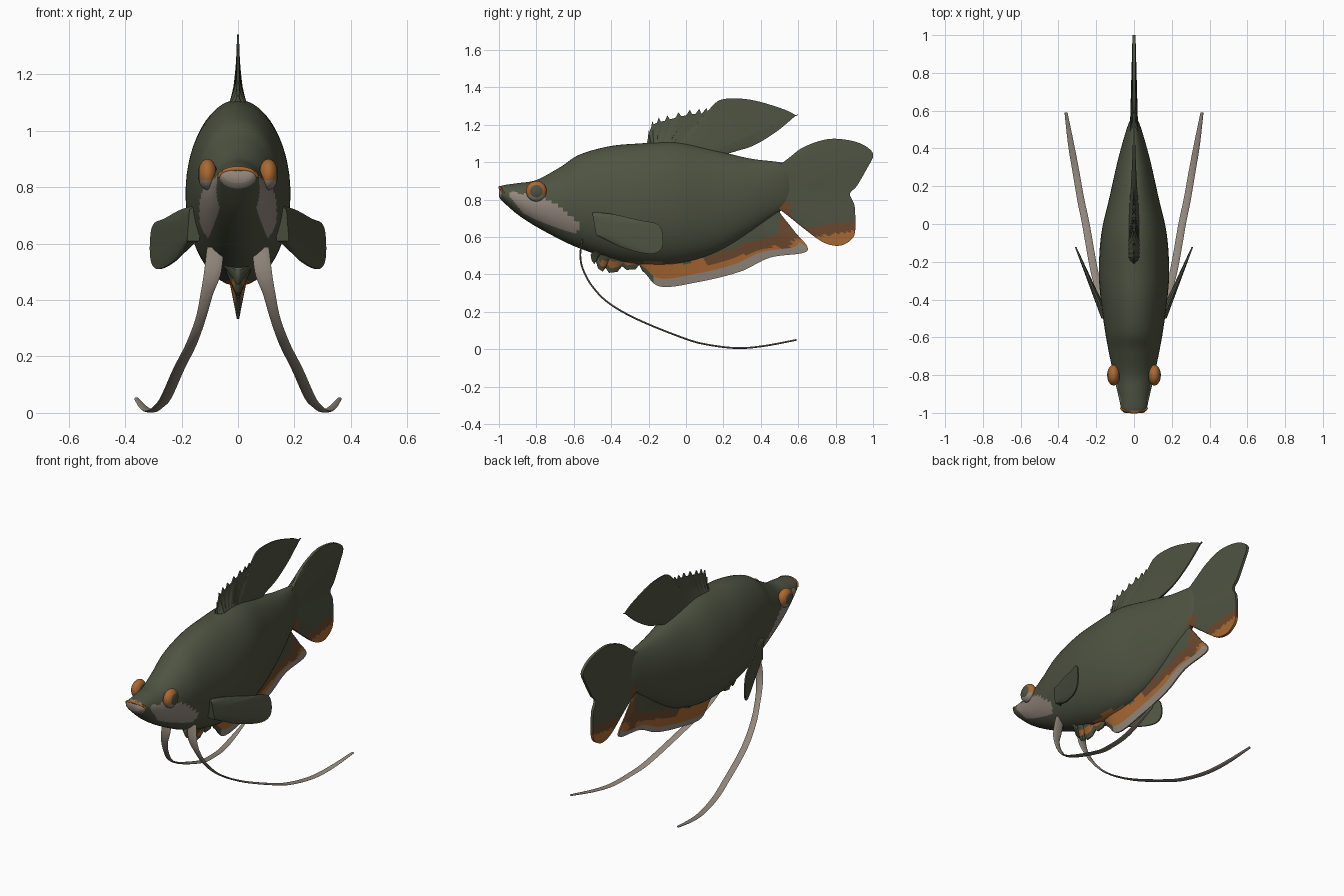
import bpy, bmesh, math
from mathutils import Vector

if "Cube" in bpy.data.objects:
    bpy.data.objects.remove(bpy.data.objects["Cube"])

# ---- materials ----
COLOURS = [("olive_green", (0.078, 0.087, 0.054)), ("orange", (0.40, 0.14, 0.033)),
           ("rusty_brown", (0.15, 0.065, 0.027)), ("warm_grey", (0.29, 0.245, 0.205))]
GREEN, ORANGE, BROWN, GREY = range(4)
MATS = []
for name, rgb in COLOURS:
    m = bpy.data.materials.new(name)
    m.diffuse_color = (*rgb, 1)
    m.use_nodes = True
    m.node_tree.nodes["Principled BSDF"].inputs["Base Color"].default_value = m.diffuse_color
    MATS.append(m)


# ---- helpers ----
def smooth_path(pts, sub=8):
    """Catmull-Rom through points of any dimension."""
    out = []
    for i in range(len(pts) - 1):
        p0, p1, p2, p3 = pts[max(i - 1, 0)], pts[i], pts[i + 1], pts[min(i + 2, len(pts) - 1)]
        for k in range(sub):
            t = k / sub
            out.append(tuple(0.5 * (2 * b + (c - a) * t + (2 * a - 5 * b + 4 * c - d) * t * t
                                    + (3 * b - a - 3 * c + d) * t ** 3)
                             for a, b, c, d in zip(p0, p1, p2, p3)))
    out.append(tuple(pts[-1]))
    return out


def finish(name, bm, sharp=50):
    bmesh.ops.recalc_face_normals(bm, faces=bm.faces[:])
    me = bpy.data.meshes.new(name)
    bm.to_mesh(me)
    bm.free()
    for m in MATS:
        me.materials.append(m)
    me.shade_smooth()
    me.set_sharp_from_angle(angle=math.radians(sharp))
    ob = bpy.data.objects.new(name, me)
    bpy.context.collection.objects.link(ob)
    return ob


def loft(name, rings, rule):
    """Bridge closed rings; rule(centre, ring index, side index) gives the colour."""
    bm = bmesh.new()
    vs = [[bm.verts.new(p) for p in r] for r in rings]
    n = len(rings[0])
    for i in range(len(vs) - 1):
        for j in range(n):
            k = (j + 1) % n
            f = bm.faces.new((vs[i][j], vs[i][k], vs[i + 1][k], vs[i + 1][j]))
            f.material_index = rule(f.calc_center_median(), i, j)
    for i, r in ((0, vs[0]), (len(vs) - 1, vs[-1])):
        f = bm.faces.new(r)
        f.material_index = rule(f.calc_center_median(), i, 0)
    return finish(name, bm)


def belly_line(y):
    """Height under which the underside is coloured."""
    pts = [(-0.5, 0.475), (0, 0.46), (0.24, 0.54), (0.6, 0.645), (1, 0.7)]
    for (a, za), (b, zb) in zip(pts, pts[1:]):
        if y <= b:
            return za + (zb - za) * (y - a) / (b - a)
    return 0


def skin(c):
    if 0.5 < c.y < 0.56 and c.z < 0.79:
        return BROWN
    line = belly_line(c.y)
    if c.y > -0.49 and c.z < line:
        return BROWN if c.y > 0.1 and c.z > line - 0.055 else ORANGE
    return GREEN


ROWS = 20


def fin(name, base_a, base_b, outline, ta, tb, tip=0.004, power=1, teeth=0,
        rule=lambda c, i, v: GREEN, lean=lambda y: 0.0, side=1):
    """Sheet from a straight root to a curved outline in (y, z), thick at the root."""
    edge = smooth_path(outline)
    n = len(edge) - 1
    rings = []
    for i, (ey, ez) in enumerate(edge):
        u = i / n
        if i < teeth and i % 4 == 0:
            ez += 0.025
        by, bz = (a + (b - a) * u for a, b in zip(base_a, base_b))
        root = ta + (tb - ta) * u
        left, right = [], []
        for r in range(ROWS + 1):
            v = r / ROWS
            y, z = by + (ey - by) * v, bz + (ez - bz) * v
            h = tip + (root - tip) * (1 - v) ** power
            left.append((side * (lean(y) - h), y, z))
            right.append((side * (lean(y) + h), y, z))
        rings.append(left + right[::-1])

    def by_row(c, i, j):
        return rule(c, i, (j if j <= ROWS else 2 * ROWS + 1 - j) / ROWS)
    return loft(name, rings, by_row)


# ---- body: stations of y, top, bottom, half width ----
stations = smooth_path([
    (-1.0, .862, .815, .05), (-.98, .876, .79, .066), (-.9, .888, .72, .085),
    (-.8, .905, .655, .108), (-.67, .975, .585, .135), (-.57, 1.04, .54, .153),
    (-.41, 1.085, .485, .175), (-.25, 1.10, .455, .186), (-.05, 1.108, .455, .173),
    (.15, 1.065, .51, .128), (.34, 1.02, .62, .085), (.5, 1.0, .735, .04),
    (.57, .98, .78, .012)])
SIDES = 56
rings = []
for y, top, low, w in stations:
    mid, h = (top + low) / 2, (top - low) / 2
    rings.append([(w * math.sin(a), y, mid + h * math.cos(a))
                  for a in (2 * math.pi * k / SIDES for k in range(SIDES))])


def body_rule(c, i, j):
    if c.y < -0.985:                                   # lower lip
        return GREY
    dy, dz = c.y + 0.75, c.z - 0.735                   # cheek patch, slanting down
    s, t = dy * 0.89 - dz * 0.456, dy * 0.456 + dz * 0.89
    wob = 1 + 0.2 * math.sin(38 * c.y) * math.cos(30 * c.z)
    if abs(c.x) > 0.05 and (s / 0.2) ** 2 + (t / 0.062) ** 2 < wob:
        return GREY
    return skin(c)


loft("body", rings, body_rule)

# ---- upper lip: thin arched band on the snout ----
lip = []
for k in range(17):
    a = math.pi * k / 16
    x, z = 0.062 * math.cos(a), 0.835 + 0.03 * math.sin(a)
    y = -0.975 - 0.02 * math.sin(a)
    lip.append([(x + 0.012 * math.cos(a) * math.cos(b), y + 0.008 * math.sin(b),
                 z + 0.009 * math.sin(a) * math.cos(b)) for b in
                (2 * math.pi * q / 8 for q in range(8))])
loft("upper_lip", lip, lambda c, i, j: ORANGE)

# ---- dorsal fin: toothed front, swept soft rear ----
fin("dorsal_fin", (-.2, 1.07), (.2, 1.03),
    [(-.21, 1.10), (-.18, 1.195), (-.1, 1.225), (.02, 1.255), (.11, 1.265), (.14, 1.30),
     (.19, 1.335), (.29, 1.34), (.395, 1.323), (.53, 1.28), (.588, 1.25), (.588, 1.25),
     (.475, 1.157), (.34, 1.08), (.2, 1.052)],
    0.05, 0.015, power=2, teeth=34)

# ---- tail fin ----
fin("tail_fin", (.49, .985), (.49, .755),
    [(.54, 1.005), (.61, 1.07), (.72, 1.115), (.81, 1.125), (.92, 1.105), (.985, 1.067),
     (1.0, 1.03), (.97, .97), (.915, .875), (.877, .83), (.9, .773), (.905, .70), (.9, .61),
     (.855, .565), (.8, .553), (.727, .575), (.637, .64), (.55, .71)],
    0.022, 0.022, tip=0.008, rule=lambda c, i, v: skin(c))


# ---- anal fin: banded, with a grey hem ----
def anal_rule(c, i, v):
    if v > 0.87 and i < 22:
        return GREEN
    if v > 0.87 and i < 58:
        return GREY
    return skin(c)


fin("anal_fin", (-.48, .55), (.5, .77),
    [(-.51, .48), (-.43, .41), (-.25, .425), (-.14, .335), (.07, .36), (.29, .415),
     (.45, .49), (.648, .525), (.58, .63), (.5, .73)],
    0.085, 0.015, teeth=18, rule=anal_rule)

# ---- paired parts ----
feeler = smooth_path([
    (.08, -.555, .585, .03), (.09, -.565, .50, .03), (.11, -.55, .425, .022),
    (.132, -.5, .335, .018), (.165, -.41, .245, .019), (.21, -.25, .155, .02),
    (.255, 0, .055, .02), (.282, .13, .022, .019), (.308, .28, .006, .018),
    (.333, .42, .018, .016), (.36, .59, .05, .008)])
for side, tag in ((1, "right"), (-1, "left")):
    # pectoral fin, angled away from the flank
    fin("pectoral_fin_" + tag, (-.50, .72), (-.48, .61),
        [(-.5, .735), (-.38, .72), (-.25, .69), (-.155, .67), (-.125, .62), (-.13, .54),
         (-.19, .51), (-.33, .54), (-.46, .60)],
        0.022, 0.022, lean=lambda y: 0.15 + 0.42 * (y + 0.5), side=side)

    # trailing ribbon-like feeler
    rings = []
    for i, (x, y, z, w) in enumerate(feeler):
        a, b = feeler[max(i - 1, 0)], feeler[min(i + 1, len(feeler) - 1)]
        t = (Vector(b[:3]) - Vector(a[:3])).normalized()
        s = (Vector((1, 0, 0)) - t * t.x).normalized()
        n = t.cross(s)
        ring = []
        for k in range(10):
            q = 2 * math.pi * k / 10
            p = Vector((x, y, z)) + s * w * math.cos(q) + n * 0.005 * math.sin(q)
            ring.append((side * p.x, p.y, p.z))
        rings.append(ring)
    loft("feeler_" + tag, rings, lambda c, i, j: GREY)

    # bulging eye with orange rim
    bm = bmesh.new()
    bmesh.ops.create_uvsphere(bm, u_segments=32, v_segments=24, radius=1)
    for v in bm.verts:
        v.co = Vector((side * (0.108 + 0.034 * v.co.z), -0.8 + 0.055 * v.co.x,
                       0.845 + 0.055 * v.co.y))
    for f in bm.faces:
        c = f.calc_center_median()
        r = math.hypot(c.y + 0.8, c.z - 0.845)
        f.material_index = GREEN if r < 0.034 else (ORANGE if c.z > 0.825 else GREY)
    finish("eye_" + tag, bm)
